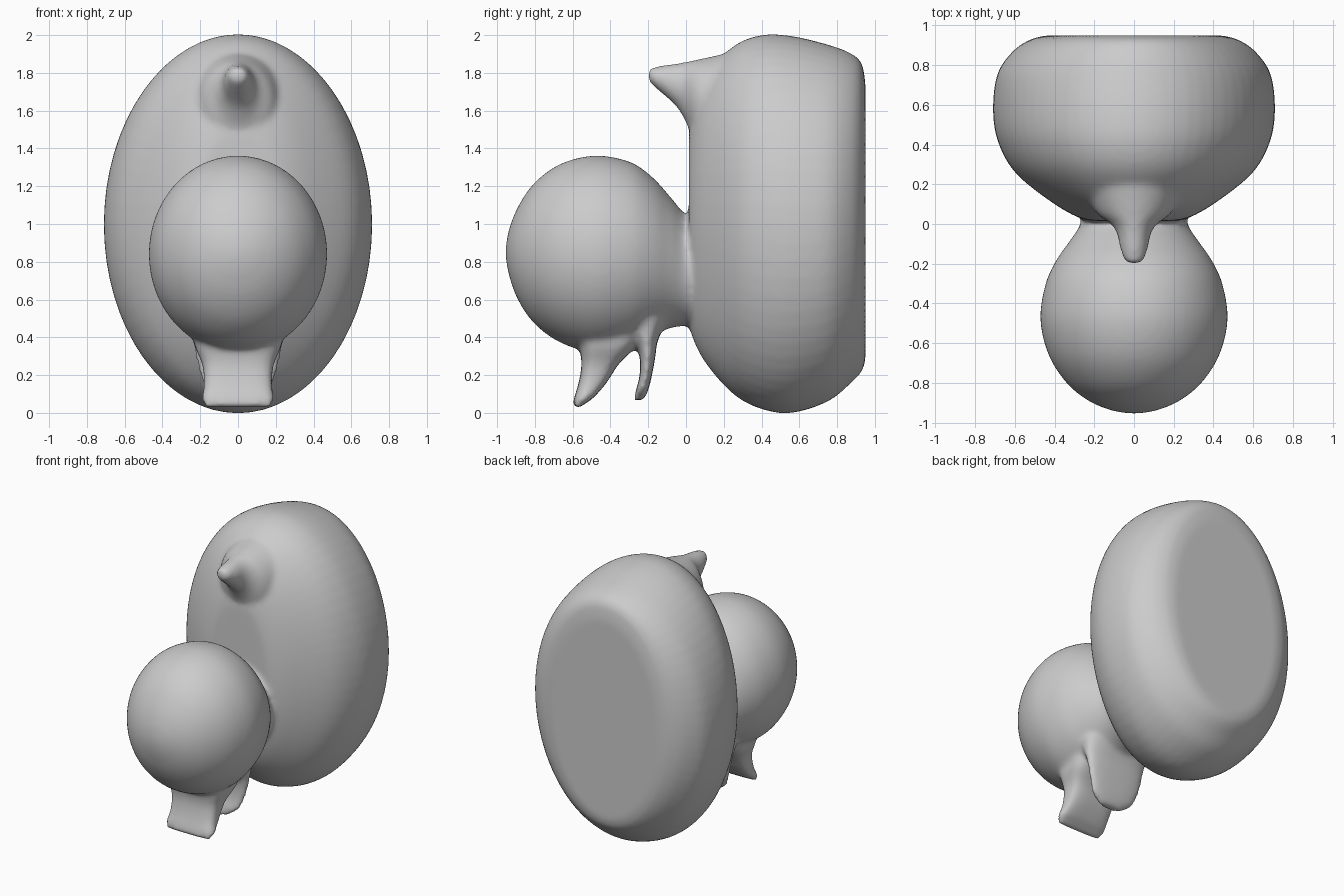
import bpy, bmesh
from math import sin, cos, pi, copysign


def smooth_path(rows, steps=5):
    """Catmull-Rom interpolation of a short list of cross-section rows."""
    out = []
    for i in range(len(rows) - 1):
        a, b, c, d = (rows[max(i - 1, 0)], rows[i], rows[i + 1],
                      rows[min(i + 2, len(rows) - 1)])
        for s in range(steps):
            t = s / steps
            out.append([0.5 * (2 * q + (r - p) * t + (2 * p - 5 * q + 4 * r - u) * t * t
                               + (3 * q - p - 3 * r + u) * t ** 3)
                        for p, q, r, u in zip(a, b, c, d)])
    return out + [list(rows[-1])]


def loft(bm, rows, axis, power=2.0, n=64):
    """rows: (position on axis, half width in x, low, high) of rounded sections."""
    rings = []
    for pos, hw, lo, hi in smooth_path(rows):
        ring = []
        for k in range(n):
            a = 2 * pi * k / n
            x = hw * copysign(abs(cos(a)) ** (2 / power), cos(a))
            v = (lo + hi) / 2 + (hi - lo) / 2 * copysign(abs(sin(a)) ** (2 / power), sin(a))
            ring.append(bm.verts.new((x, pos, v) if axis == 'y' else (x, v, pos)))
        rings.append(ring)
    faces = [bm.faces.new((p[k], p[(k + 1) % n], q[(k + 1) % n], q[k]))
             for p, q in zip(rings, rings[1:]) for k in range(n)]
    faces += [bm.faces.new(rings[0]), bm.faces.new(rings[-1])]
    bmesh.ops.recalc_face_normals(bm, faces=faces)


bm = bmesh.new()

# large egg-shaped back piece with a flat rear
loft(bm, [(0.015, 0.17, 0.56, 1.38), (0.025, 0.26, 0.43, 1.56), (0.10, 0.40, 0.27, 1.78),
          (0.25, 0.59, 0.10, 1.94), (0.40, 0.68, 0.02, 2.00), (0.56, 0.71, 0.00, 1.995),
          (0.75, 0.69, 0.06, 1.95), (0.87, 0.61, 0.155, 1.905), (0.93, 0.52, 0.22, 1.85),
          (0.95, 0.44, 0.28, 1.74)], 'y')

# round ball in front, narrowing to the neck
loft(bm, [(-0.955, 0.01, 0.84, 0.86), (-0.94, 0.11, 0.74, 0.96), (-0.89, 0.23, 0.60, 1.09),
          (-0.80, 0.34, 0.47, 1.22), (-0.66, 0.43, 0.37, 1.32), (-0.48, 0.472, 0.32, 1.362),
          (-0.30, 0.445, 0.35, 1.33), (-0.18, 0.39, 0.41, 1.25), (-0.08, 0.32, 0.45, 1.14),
          (0.00, 0.27, 0.46, 1.05), (0.08, 0.27, 0.46, 1.05)], 'y')

# small pointed nose near the top
loft(bm, [(-0.20, 0.01, 1.775, 1.795), (-0.188, 0.045, 1.745, 1.825),
          (-0.12, 0.07, 1.685, 1.84), (-0.05, 0.085, 1.62, 1.85), (0.00, 0.115, 1.54, 1.858),
          (0.06, 0.19, 1.42, 1.87), (0.20, 0.25, 1.4, 1.9)], 'y')

# front flap under the ball
loft(bm, [(0.50, 0.25, -0.58, -0.20), (0.36, 0.23, -0.565, -0.26), (0.26, 0.19, -0.553, -0.355),
          (0.16, 0.18, -0.568, -0.42), (0.08, 0.19, -0.592, -0.49), (0.045, 0.182, -0.596, -0.54),
          (0.028, 0.165, -0.588, -0.565)], 'z', 3.5)

# rear flap under the ball
loft(bm, [(0.50, 0.26, -0.32, -0.10), (0.38, 0.24, -0.265, -0.15), (0.30, 0.225, -0.245, -0.162),
          (0.20, 0.20, -0.245, -0.18), (0.12, 0.165, -0.265, -0.20),
          (0.068, 0.09, -0.275, -0.225)], 'z', 2.6)

mesh = bpy.data.meshes.new("rounded_figure")
bm.to_mesh(mesh)
bm.free()
figure = bpy.data.objects.new("rounded_figure", mesh)
bpy.context.collection.objects.link(figure)

# fuse the parts into one softly blended skin
remesh = figure.modifiers.new("fuse", 'REMESH')
remesh.mode = 'VOXEL'
remesh.voxel_size = 0.017
remesh.use_smooth_shade = True
soften = figure.modifiers.new("soften", 'SMOOTH')
soften.factor = 0.5
soften.iterations = 8
